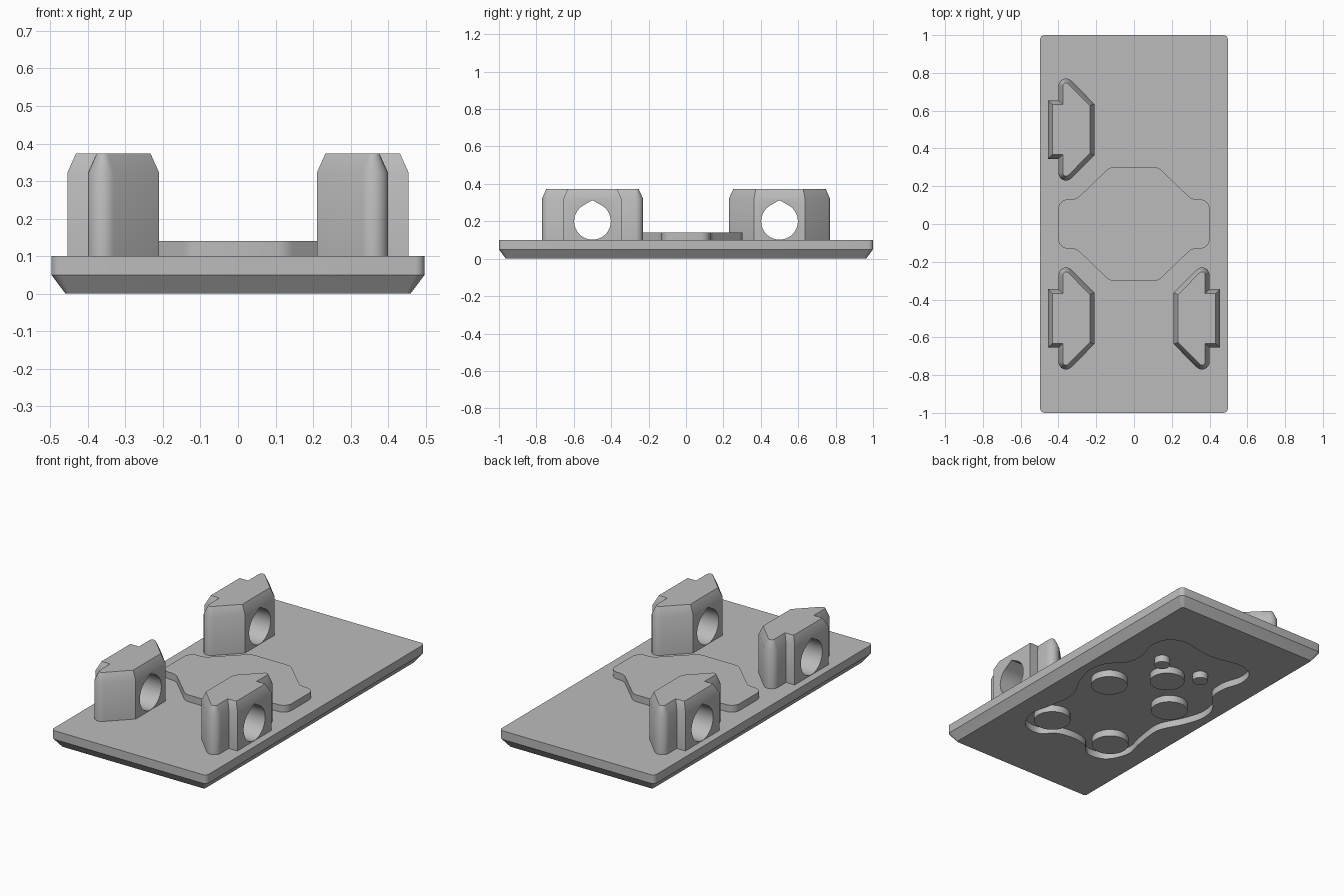
import bpy, bmesh, math
from mathutils import Vector

if "Cube" in bpy.data.objects:
    bpy.data.objects.remove(bpy.data.objects["Cube"])

grey = bpy.data.materials.new("plain_grey")
grey.diffuse_color = (0.5, 0.5, 0.5, 1)
grey.use_nodes = True
grey.node_tree.nodes["Principled BSDF"].inputs["Base Color"].default_value = grey.diffuse_color


def loft(name, rings):
    """Closed solid through rings of 3D points that share one point count."""
    bm = bmesh.new()
    loops = [[bm.verts.new(p) for p in ring] for ring in rings]
    n = len(loops[0])
    for a, b in zip(loops, loops[1:]):
        for i in range(n):
            j = (i + 1) % n
            bm.faces.new((a[i], a[j], b[j], b[i]))
    bm.faces.new(loops[0])
    bm.faces.new(loops[-1])
    bmesh.ops.recalc_face_normals(bm, faces=bm.faces)
    mesh = bpy.data.meshes.new(name)
    bm.to_mesh(mesh)
    bm.free()
    mesh.materials.append(grey)
    obj = bpy.data.objects.new(name, mesh)
    bpy.context.collection.objects.link(obj)
    return obj


def at(pts, z):
    return [(x, y, z) for x, y in pts]


def prism(name, pts, z0, z1):
    return loft(name, [at(pts, z0), at(pts, z1)])


def arc(cx, cy, r, a0, a1, n=8):
    angles = [math.radians(a0 + (a1 - a0) * i / n) for i in range(n + 1)]
    return [(cx + r * math.cos(a), cy + r * math.sin(a)) for a in angles]


def rounded_rect(hx, hy, r):
    pts = []
    for k, (sx, sy) in enumerate([(1, 1), (-1, 1), (-1, -1), (1, -1)]):
        pts += arc(sx * (hx - r), sy * (hy - r), r, 90 * k, 90 * k + 90, 5)
    return pts


def inset(pts, d):
    """Mitred inward offset of a counter-clockwise outline."""
    out, n = [], len(pts)
    for i in range(n):
        p, a, b = Vector(pts[i]), Vector(pts[i - 1]), Vector(pts[(i + 1) % n])
        e, f = (p - a).normalized(), (b - p).normalized()
        na, nb = Vector((-e.y, e.x)), Vector((-f.y, f.x))
        q = p + (na + nb) * d / (1 + na.dot(nb))
        out.append((q.x, q.y))
    return out


def spline(pts, steps=6):
    """Closed Catmull-Rom curve."""
    out, n = [], len(pts)
    v = [Vector(p) for p in pts]
    for i in range(n):
        a, b, c, d = v[i - 1], v[i], v[(i + 1) % n], v[(i + 2) % n]
        for s in range(steps):
            t = s / steps
            q = 0.5 * (2 * b + (c - a) * t + (2 * a - 5 * b + 4 * c - d) * t**2
                       + (3 * b - a - 3 * c + d) * t**3)
            out.append((q.x, q.y))
    return out


def activate(obj):
    bpy.ops.object.select_all(action='DESELECT')
    obj.select_set(True)
    bpy.context.view_layer.objects.active = obj


def cut(obj, cutter):
    mod = obj.modifiers.new("cut", 'BOOLEAN')
    mod.operation, mod.solver, mod.object = 'DIFFERENCE', 'EXACT', cutter
    activate(obj)
    bpy.ops.object.modifier_apply(modifier=mod.name)
    bpy.data.objects.remove(cutter)


# Base plate with chamfered underside
plate = loft("base_plate", [at(rounded_rect(0.46, 0.963, 0.012), 0),
                            at(rounded_rect(0.4975, 1.0, 0.025), 0.05),
                            at(rounded_rect(0.4975, 1.0, 0.025), 0.1)])

# Wavy pocket under the plate
half = [(0, -.52), (.1, -.54), (.18, -.605), (.29, -.58), (.345, -.46), (.32, -.33),
        (.305, -.16), (.37, -.02), (.405, .1), (.385, .21), (.30, .31), (.29, .42),
        (.32, .53), (.295, .63), (.20, .675), (.08, .655), (0, .645)]
blob = spline(half + [(-x, y) for x, y in half[-2:0:-1]])
cut(plate, prism("pocket_cutter", blob, -0.05, 0.04))

# Round bosses standing in the pocket
bosses = [(0, .282, .095)]
for s in (-1, 1):
    bosses += [(s * .207, -.45, .1), (s * .215, .045, .1), (s * .136, .402, .042)]
for x, y, r in bosses:
    prism("pocket_boss", arc(x, y, r, 0, 360, 32)[:-1], 0, 0.05)

# Raised centre pad: one quarter outline mirrored twice
quarter = (arc(.35, .08, .05, 0, 90, 6)
           + [(.33, .13), (.305, .135), (.285, .15), (.145, .285), (.13, .296), (.11, .302)])
right = [(x, -y) for x, y in quarter[::-1]] + quarter
prism("centre_pad", right + [(-x, -y) for x, y in right], 0.09, 0.14)

# Clip blocks: chamfered top, back tab and a teardrop hole across
side = ([(.455, .155), (.40, .155)] + arc(.36, .23, .04, 0, 135)
        + [(.21, .136)])
outline = side + [(x, -y) for x, y in side[::-1]]
top = inset(outline, 0.023)
hole = arc(0, .2, .098, 120, 420, 40) + [(0, .313)]
for sx, cy in [(-1, .5), (-1, -.5), (1, -.5)]:
    place = lambda pts, z: [(sx * x, y + cy, z) for x, y in pts]
    clip = loft("clip_block", [place(outline, .09), place(outline, .322), place(top, .373)])
    cut(clip, loft("hole_cutter", [[(sx * x, y + cy, z) for y, z in hole] for x in (.1, .6)]))

# Smooth curved walls, keep edges sharp
for obj in list(bpy.context.scene.objects):
    activate(obj)
    bpy.ops.object.shade_smooth_by_angle(angle=math.radians(30))
